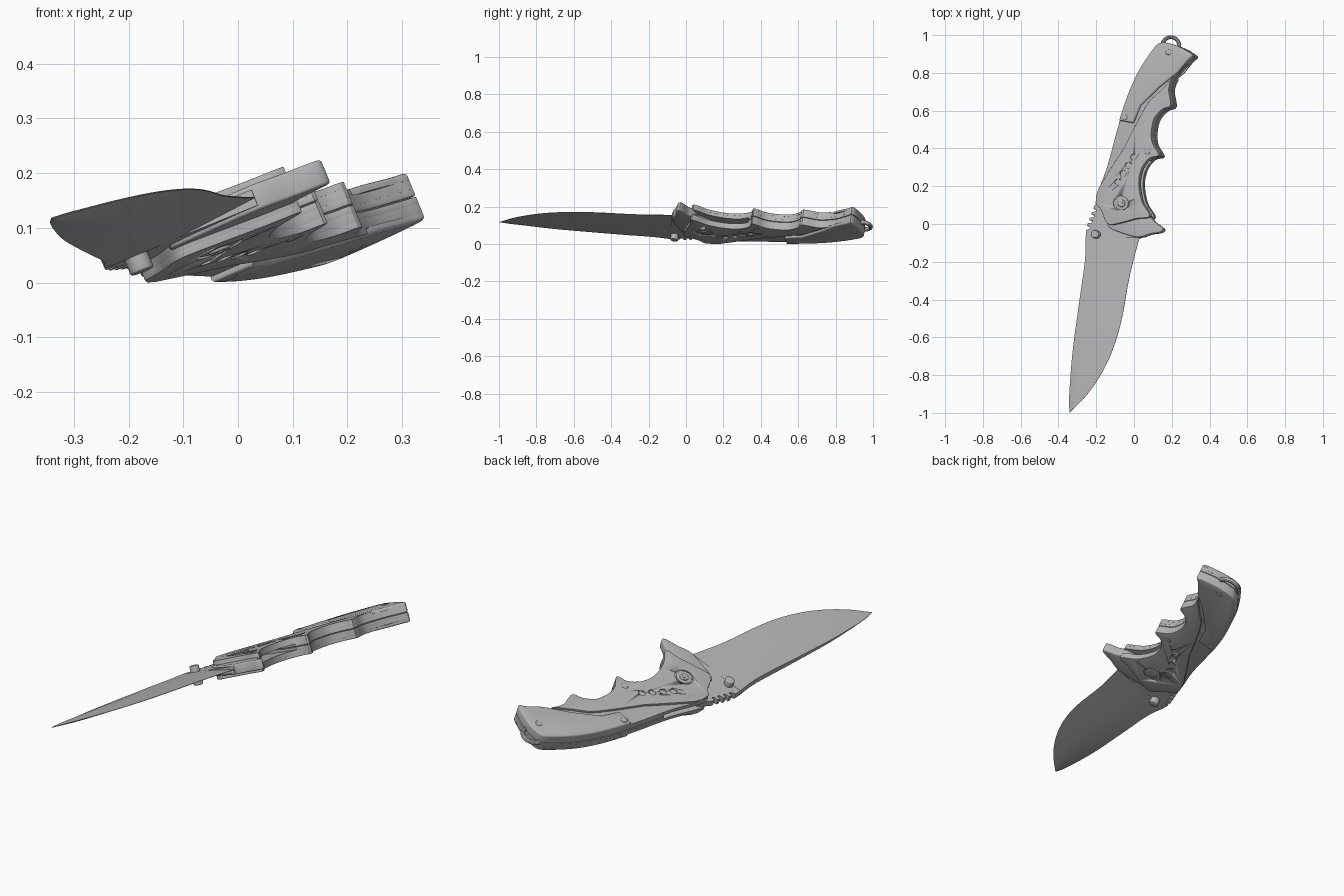
import bpy, bmesh, math
from mathutils import Matrix, Vector

if "Cube" in bpy.data.objects:
    bpy.data.objects.remove(bpy.data.objects["Cube"])

# Knife lies in a tilted plane: z = Z0 + A*x + B*y, thickness w runs along its normal
A, B, Z0 = 0.409, -0.123, 0.13
n = Vector((-A, -B, 1)).normalized()
TILT = Matrix(((1, 0, n.x, 0), (0, 1, n.y, 0), (A, B, n.z, Z0), (0, 0, 0, 1)))

steel = bpy.data.materials.new("grey steel")
steel.diffuse_color = (0.45, 0.45, 0.45, 1)
steel.use_nodes = True
steel.node_tree.nodes["Principled BSDF"].inputs["Base Color"].default_value = steel.diffuse_color
parts = []


def spline(pts, k=4, closed=True):
    """Smooth curve through the points, k samples per span."""
    p = [Vector(q) for q in pts]
    m, out = len(p), []
    get = (lambda i: p[i % m]) if closed else (lambda i: p[max(0, min(m - 1, i))])
    for i in range(m if closed else m - 1):
        a, b, c, d = get(i - 1), get(i), get(i + 1), get(i + 2)
        for j in range(k):
            t = j / k
            out.append(0.5 * (2 * b + (c - a) * t + (2 * a - 5 * b + 4 * c - d) * t * t
                              + (3 * b - a - 3 * c + d) * t ** 3))
    return out if closed else out + [p[-1]]


def finish(bm, name):
    bmesh.ops.recalc_face_normals(bm, faces=bm.faces)
    me = bpy.data.meshes.new(name)
    bm.to_mesh(me)
    bm.free()
    me.transform(TILT)
    me.materials.append(steel)
    me.polygons.foreach_set("use_smooth", [True] * len(me.polygons))
    me.set_sharp_from_angle(angle=math.radians(32))
    ob = bpy.data.objects.new(name, me)
    bpy.context.collection.objects.link(ob)
    parts.append(ob)
    return ob


def slab(name, pts, w0, w1, bevel=0.0, both=False):
    """Extruded outline from w0 to w1, with its w1 rim (or both rims) rounded."""
    bm = bmesh.new()
    lo = [bm.verts.new((p[0], p[1], w0)) for p in pts]
    hi = [bm.verts.new((p[0], p[1], w1)) for p in pts]
    faces = [bm.faces.new(lo[::-1]), bm.faces.new(hi)]
    for i in range(len(pts)):
        j = (i + 1) % len(pts)
        bm.faces.new((lo[i], lo[j], hi[j], hi[i]))
    bmesh.ops.recalc_face_normals(bm, faces=bm.faces)
    if bevel:
        rim = list(faces[1].edges) + (list(faces[0].edges) if both else [])
        bmesh.ops.bevel(bm, geom=rim, offset=bevel, segments=3, profile=0.5,
                        affect='EDGES', clamp_overlap=True)
    return finish(bm, name)


def circle(x, y, r, k=24):
    return [(x + r * math.cos(2 * math.pi * i / k), y + r * math.sin(2 * math.pi * i / k))
            for i in range(k)]


# Handle outline: spine side, butt, finger grooves, front edge
outline = [(-.188, .13), (-.13, .30), (-.082, .476), (-.056, .566), (-.014, .688), (.039, .804),
           (.108, .91), (.155, .955), (.235, .942), (.322, .892), (.30, .862), (.247, .81),
           (.215, .757), (.20, .704), (.21, .624), (.168, .603), (.125, .556), (.109, .487),
           (.114, .423), (.147, .36), (.10, .344), (.058, .291), (.042, .212), (.058, .116),
           (.10, .037), (.03, .024), (-.05, .003), (-.122, -.005), (-.158, .07)]
dense = spline(outline)
rear = dense[3 * 4 - 1:10 * 4 + 1] + [Vector(p) for p in ((.25, .80), (.15, .72), (.05, .622), (.012, .53))]
grip = dense[12 * 4 - 1:] + [Vector(p) for p in ((-.183, .15), (-.168, .19), (-.10, .30), (-.035, .40),
                                                 (.02, .51), (.068, .60), (.10, .65), (.15, .695), (.20, .745))]
core = [p for p in dense if p.y > .33]

for s, side in ((1, "upper"), (-1, "lower")):
    slab(side + "_liner", dense, s * .014, s * .034, .003)
    slab(side + "_spacer", core, s * .0012, s * .015, .002, True)
    slab(side + "_rear_panel", rear, s * .032, s * .047, .008)
    panel = slab(side + "_grip_panel", grip, s * .032, s * .045, .008)

    # Row of dimples and pivot recess cut into the grip panel
    bm = bmesh.new()
    for x, y, r, depth in [(-.07 + .028 * i, .217 + .044 * i, .016, .038) for i in range(4)] \
            + [(-.05, .105, .043, .039)]:
        bmesh.ops.create_cone(bm, cap_ends=True, segments=24, radius1=r, radius2=r, depth=.04,
                              matrix=Matrix.Translation((x, y, s * (depth + .02))))
    cutter = finish(bm, side + "_dimple_cutter")
    parts.remove(cutter)
    cutter.hide_render = True
    cutter.display_type = 'WIRE'
    cut = panel.modifiers.new("dimples", 'BOOLEAN')
    cut.operation, cut.object, cut.solver = 'DIFFERENCE', cutter, 'EXACT'

    # Pivot bolt, screws and thumb stud
    slab(side + "_pivot_washer", circle(-.05, .105, .036), s * .036, s * .043, .002)
    slab(side + "_pivot_bolt", circle(-.05, .105, .02), s * .036, s * .048, .003)
    slab(side + "_pivot_socket", circle(-.05, .105, .009, 6), s * .047, s * .050)
    for i, (x, y, w) in enumerate(((-.033, .56, .049), (.20, .905, .049), (.087, .38, .047))):
        slab(f"{side}_screw_{i + 1}", circle(x, y, .015), s * .04, s * w, .002)
    slab(side + "_thumb_stud", circle(-.192, -.058, .021), s * .01, s * .046, .004)

# Flipper guard
guard = [(.158, -.025), (.145, -.045), (.09, -.055), (.03, -.072), (-.05, -.052), (-.13, -.012),
         (-.10, .06), (.0, .07), (.08, .05), (.11, .012)]
slab("flipper_guard", spline(guard), -.024, .024, .006, True)

# Blade tang with notched thumb ramp
tang = [(.03, -.075), (-.25, -.075), (-.248, -.035)]
for i in range(4):
    x, y = -.242 + .011 * i, -.025 + .03 * i
    tang += [(x + .014, y), (x + .016, y + .011), (x, y + .013), (x + .003, y + .027)]
tang += [(-.17, .15), (-.03, .17), (.05, .05)]
slab("blade_tang", tang, -.0155, .0155)

# Blade lofted between spine and cutting edge
spine = spline([(-.25, -.07), (-.254, -.2), (-.286, -.42), (-.32, -.66), (-.336, -.82),
                (-.343, -.93), (-.341, -.997)], 4, False)
edge = spline([(.03, -.07), (-.022, -.27), (-.06, -.48), (-.10, -.63), (-.16, -.77),
               (-.246, -.90), (-.341, -.997)], 4, False)
bm = bmesh.new()
rings = []
for i, (a, b) in enumerate(zip(spine, edge)):
    t = i / (len(spine) - 1)
    body = .0155 * (1 - t ** 2.5) + .001
    back = body * (1 - .75 * min(1, max(0, (t - .25) / .5)))
    half = [(0, back), (.2, body), (.5, body * .92), (1, .001)]
    ring = [(f, h) for f, h in half] + [(f, -h) for f, h in reversed(half)]
    rings.append([bm.verts.new((*a.lerp(b, f), h)) for f, h in ring])
for r0, r1 in zip(rings, rings[1:]):
    for i in range(8):
        j = (i + 1) % 8
        bm.faces.new((r0[i], r0[j], r1[j], r1[i]))
bm.faces.new(rings[0])
bm.faces.new(rings[-1])
bmesh.ops.remove_doubles(bm, verts=bm.verts, dist=.0005)
finish(bm, "blade")

# Lanyard loop at the butt
bm = bmesh.new()
loop = []
for i in range(28):
    u = 2 * math.pi * i / 28
    loop.append([bm.verts.new((.195 + (.044 + .01 * math.cos(v)) * math.cos(u),
                               .945 + (.044 + .01 * math.cos(v)) * math.sin(u), .012 * math.sin(v)))
                 for v in (2 * math.pi * k / 10 for k in range(10))])
for i in range(28):
    for k in range(10):
        a, b = loop[i], loop[(i + 1) % 28]
        bm.faces.new((a[k], b[k], b[(k + 1) % 10], a[(k + 1) % 10]))
finish(bm, "lanyard_loop")

# Rest the knife on the ground
low = min(v.co.z for ob in parts for v in ob.data.vertices)
for ob in bpy.data.objects:
    ob.data.transform(Matrix.Translation((0, 0, -low)))
